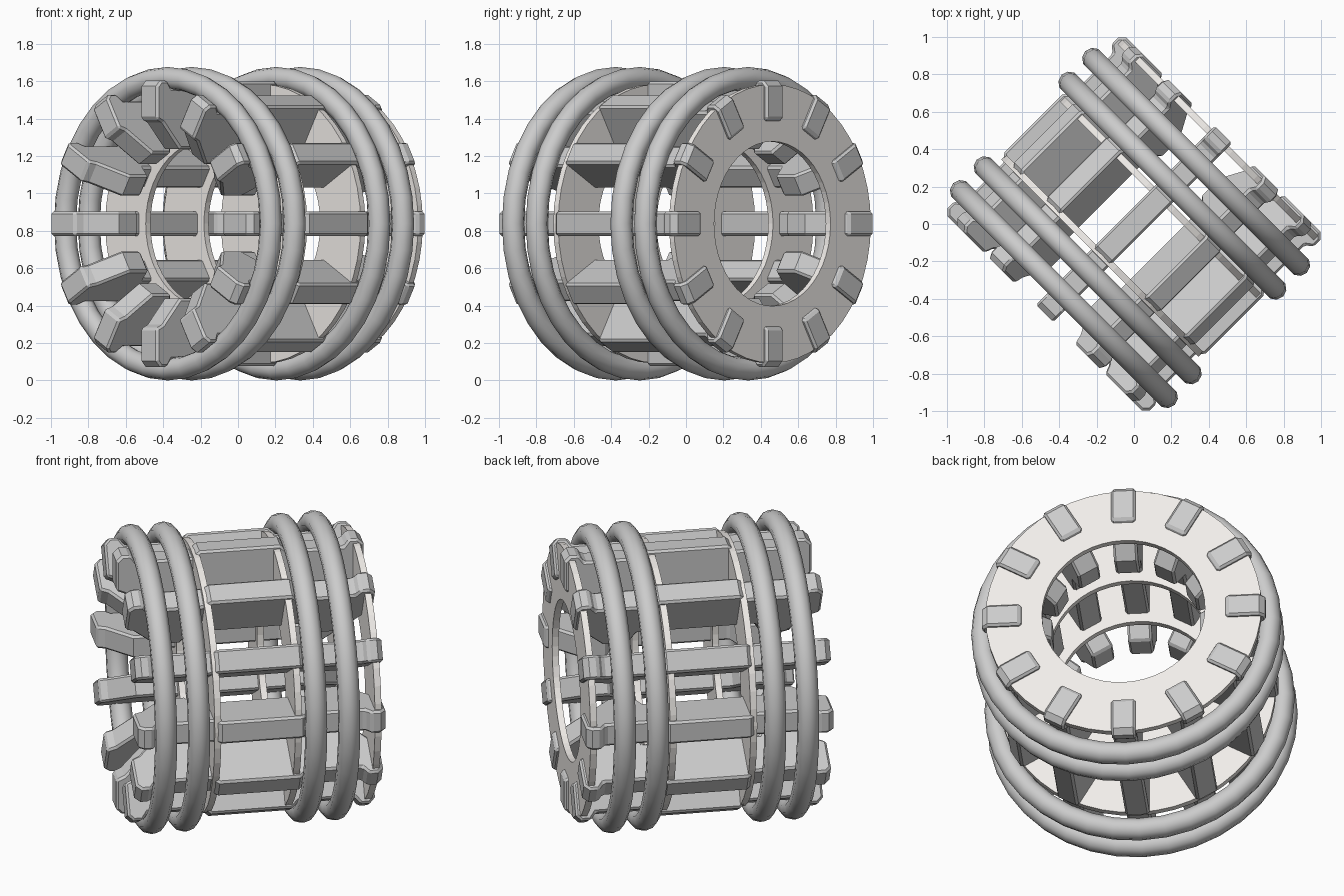
import bpy, bmesh, math
from mathutils import Matrix, Vector

if "Cube" in bpy.data.objects:
    bpy.data.objects.remove(bpy.data.objects["Cube"])

# Barrel axis is local X, turned 45 degrees in plan and raised to stand on z = 0
BASE = Matrix.Translation((0, 0, 0.838)) @ Matrix.Rotation(math.radians(45), 4, 'Z')
STAVES = 12
HALF_W = 0.065

plate_mat = bpy.data.materials.new("pale_plate")
plate_mat.diffuse_color = (0.88, 0.85, 0.82, 1)
plate_mat.use_nodes = True
plate_mat.node_tree.nodes["Principled BSDF"].inputs["Base Color"].default_value = plate_mat.diffuse_color


def finish(bm, name, matrix, bevel=0.0):
    bmesh.ops.recalc_face_normals(bm, faces=bm.faces)
    me = bpy.data.meshes.new(name)
    bm.to_mesh(me)
    bm.free()
    ob = bpy.data.objects.new(name, me)
    bpy.context.collection.objects.link(ob)
    ob.matrix_world = matrix
    if bevel:
        mod = ob.modifiers.new("bevel", 'BEVEL')
        mod.width = bevel
        mod.segments = 1
        mod.limit_method = 'ANGLE'
        mod.angle_limit = math.radians(50)
    return ob


def revolve(name, profile, sides, matrix):
    """Spin a closed (axial, radial) profile around the local X axis."""
    bm = bmesh.new()
    loops = []
    for i in range(sides):
        rot = Matrix.Rotation(2 * math.pi * i / sides, 3, 'X')
        loops.append([bm.verts.new(rot @ Vector((s, 0, r))) for s, r in profile])
    n = len(profile)
    for i in range(sides):
        a, b = loops[i], loops[(i + 1) % sides]
        for j in range(n):
            k = (j + 1) % n
            bm.faces.new((a[j], a[k], b[k], b[j]))
    return finish(bm, name, matrix)


# Stave side profile (axial, radial): one half, mirrored for the other end
half = [(0.22, 0.76), (0.26, 0.725), (0.565, 0.725), (0.595, 0.765), (0.645, 0.765),
        (0.675, 0.735), (0.675, 0.56), (0.63, 0.54), (0.50, 0.40), (0.36, 0.40), (0.32, 0.49)]
stave_profile = half + [(-s, r) for s, r in reversed(half)]

# Twelve staves around the barrel
for i in range(STAVES):
    bm = bmesh.new()
    face = bm.faces.new([bm.verts.new((s, -HALF_W, r)) for s, r in stave_profile])
    ext = bmesh.ops.extrude_face_region(bm, geom=[face])
    moved = [v for v in ext["geom"] if isinstance(v, bmesh.types.BMVert)]
    bmesh.ops.translate(bm, verts=moved, vec=(0, 2 * HALF_W, 0))
    turn = Matrix.Rotation(2 * math.pi * i / STAVES, 4, 'X')
    finish(bm, f"stave_{i + 1}", BASE @ turn, bevel=0.012)

# Flat annular plates: two around the middle, one at the rear end
for name, s in (("front_plate", -0.24), ("middle_plate", 0.20), ("rear_plate", 0.635)):
    h = 0.018
    ob = revolve(name, [(s - h, 0.44), (s + h, 0.44), (s + h, 0.745), (s - h, 0.745)], 48, BASE)
    ob.data.materials.append(plate_mat)

# Four round hoops in two pairs
for i, s in enumerate((-0.53, -0.35, 0.29, 0.47)):
    tube = [(s + 0.06 * math.sin(2 * math.pi * k / 10), 0.778 + 0.06 * math.cos(2 * math.pi * k / 10))
            for k in range(10)]
    ob = revolve(f"hoop_{i + 1}", tube, 36, BASE)
    for p in ob.data.polygons:
        p.use_smooth = True
